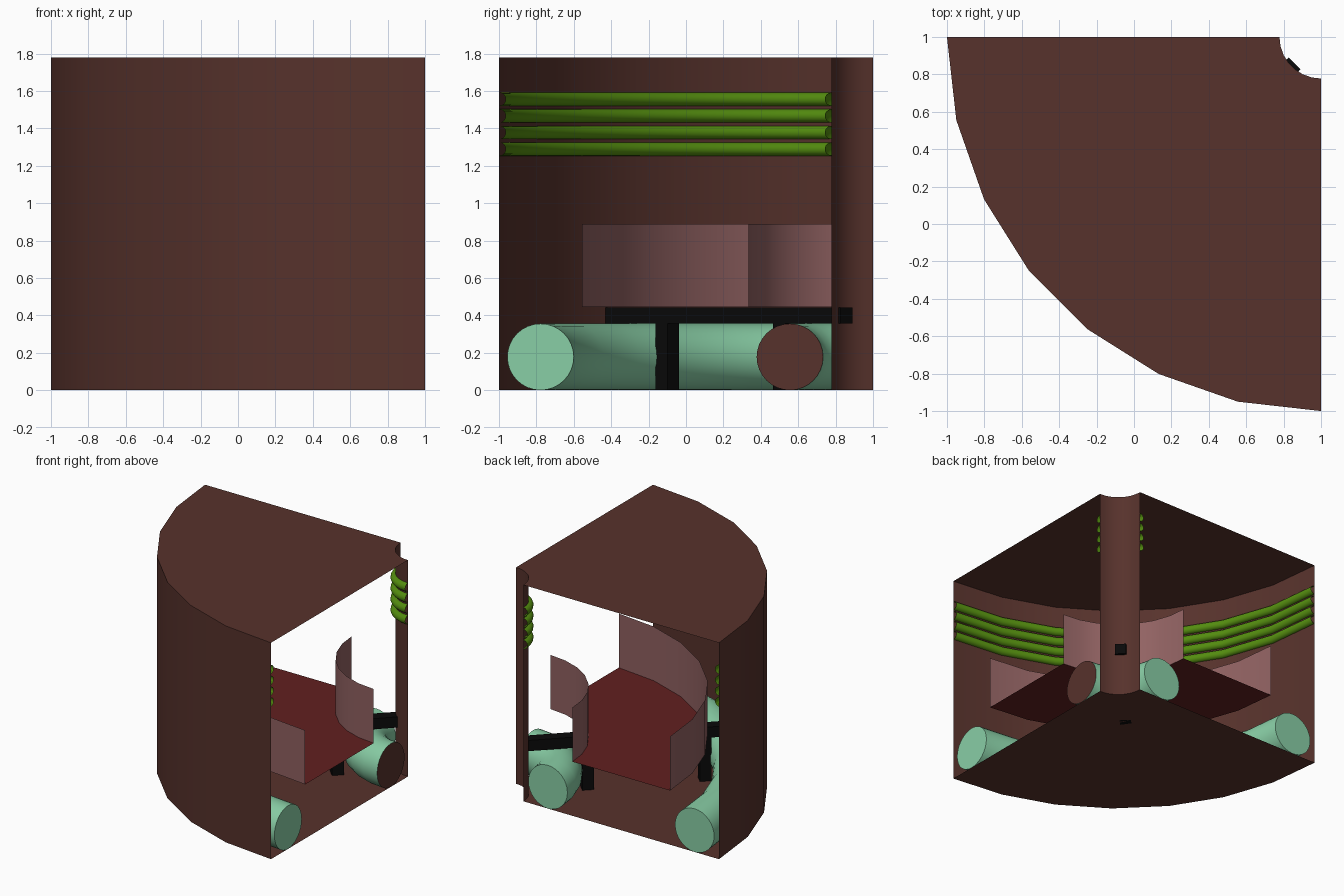
import bpy, bmesh, math
from mathutils import Matrix

if "Cube" in bpy.data.objects:
    bpy.data.objects.remove(bpy.data.objects["Cube"])

U = 2 / 9            # modelling unit: the outer radius is 9 units
SEGMENTS = 7         # flat facets in the quarter turn
AXIS = (1.0, 1.0)    # vertical axis the sector turns around


def material(name, rgb):
    m = bpy.data.materials.new(name)
    m.diffuse_color = (*rgb, 1)
    m.use_nodes = True
    m.node_tree.nodes["Principled BSDF"].inputs["Base Color"].default_value = m.diffuse_color
    return m


BROWN = material("brown", (0.095, 0.032, 0.025))
MINT = material("mint", (0.25, 0.62, 0.38))
GREEN = material("green", (0.09, 0.27, 0.005))
PINK = material("pink", (0.29, 0.125, 0.125))
RED = material("dark_red", (0.12, 0.014, 0.014))
BLACK = material("black", (0.003, 0.003, 0.003))


def finish(bm, name, mats):
    mesh = bpy.data.meshes.new(name)
    bm.to_mesh(mesh)
    bm.free()
    obj = bpy.data.objects.new(name, mesh)
    bpy.context.collection.objects.link(obj)
    for m in mats:
        mesh.materials.append(m)
    bpy.ops.object.select_all(action='DESELECT')
    obj.select_set(True)
    bpy.context.view_layer.objects.active = obj
    bpy.ops.object.shade_smooth_by_angle(angle=math.radians(30))
    return obj


def sweep(name, profile, mats, closed=False, capped=False):
    """Turn a profile of (radius, height) units a quarter turn round the axis."""
    bm = bmesh.new()
    rings = []
    for i in range(SEGMENTS + 1):
        a = math.pi + math.pi / 2 * i / SEGMENTS
        rings.append([bm.verts.new((AXIS[0] + U * r * math.cos(a),
                                    AXIS[1] + U * r * math.sin(a), U * z))
                      for r, z in profile])
    n = len(profile)
    for p, q in zip(rings, rings[1:]):
        for j in range(n if closed else n - 1):
            k = (j + 1) % n
            bm.faces.new((p[j], q[j], q[k], p[k]))
    if capped:
        bm.faces.new(rings[0])
        end = bm.faces.new(rings[-1][::-1])
        end.material_index = len(mats) - 1
    return finish(bm, name, mats)


def arc(r, z, radius, start, sweep_angle, steps):
    return [(r + radius * math.cos(math.radians(start + sweep_angle * i / steps)),
             z + radius * math.sin(math.radians(start + sweep_angle * i / steps)))
            for i in range(steps + 1)]


def diagonal_box(name, r0, r1, z0, z1, width=0.4):
    """Box lying along the sector's diagonal between two radii."""
    bm = bmesh.new()
    bmesh.ops.create_cube(bm, size=1)
    m = (Matrix.Translation((*AXIS, 0)) @ Matrix.Rotation(math.radians(225), 4, 'Z')
         @ Matrix.Scale(U, 4) @ Matrix.Translation(((r0 + r1) / 2, 0, (z0 + z1) / 2))
         @ Matrix.Diagonal((r1 - r0, width, z1 - z0, 1)))
    bm.transform(m)
    return finish(bm, name, [BLACK])


# Thin outer vessel, open on the two straight sides
sweep("vessel_shell", [(1, 0), (9, 0), (9, 8), (1, 8)], [BROWN], closed=True)

# Floor pipes; the inner one has one brown end
sweep("outer_pipe", arc(8, 0.8, 0.8, 0, 360, 32)[:-1], [MINT], True, True)
sweep("inner_pipe", arc(2, 0.8, 0.8, 0, 360, 32)[:-1], [MINT, BROWN], True, True)

# Half-round coils on the inner and outer walls
for i in range(4):
    z = 5.8 + 0.4 * i
    sweep(f"outer_coil_{i + 1}", arc(9, z, 0.16, 90, 180, 12), [GREEN])
    sweep(f"inner_coil_{i + 1}", arc(1, z, 0.16, -90, 180, 12), [GREEN])

# Raised tray: floor and two curved side walls
sweep("tray_floor", [(7, 2), (3, 2)], [RED])
sweep("tray_outer_wall", [(7, 2), (7, 4)], [PINK])
sweep("tray_inner_wall", [(3, 2), (3, 4)], [PINK])

# Support beam and posts under the tray
diagonal_box("support_beam", 0.9, 8.9, 1.6, 1.995)
for name, r in (("inner_post", 3), ("outer_post", 7)):
    diagonal_box(name, r - 0.2, r + 0.2, 0, 1.6)
